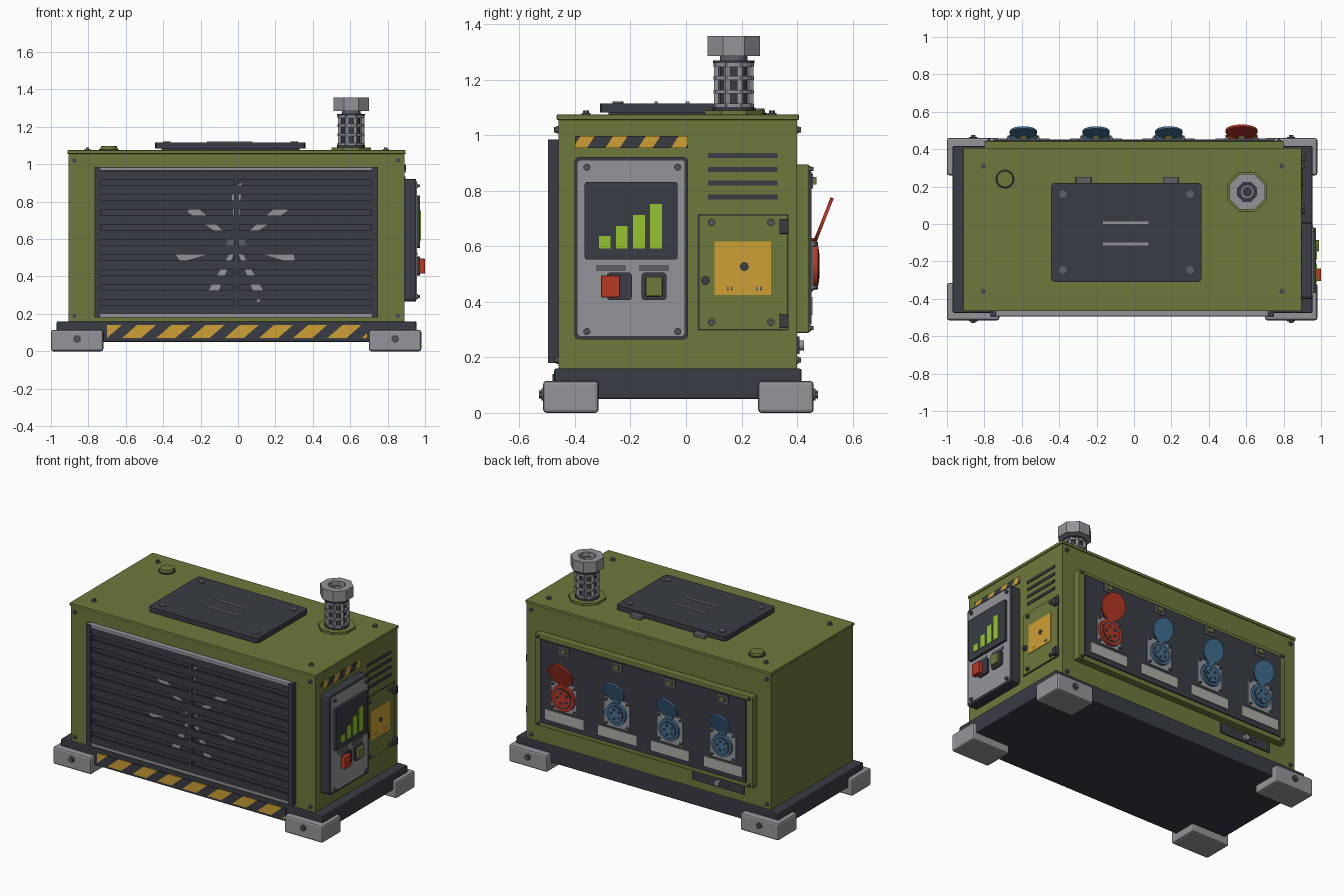
import bpy, bmesh, math
from mathutils import Matrix, Vector

if "Cube" in bpy.data.objects:
    bpy.data.objects.remove(bpy.data.objects["Cube"])


def material(name, r, g, b):
    m = bpy.data.materials.new(name)
    m.use_nodes = True
    m.diffuse_color = (r, g, b, 1)
    m.node_tree.nodes["Principled BSDF"].inputs["Base Color"].default_value = (r, g, b, 1)
    return m


OLIVE = material("olive paint", .155, .19, .045)
DARK = material("charcoal", .04, .045, .056)
GREY = material("steel grey", .29, .30, .32)
MID = material("slate grey", .11, .12, .13)
LIGHT = material("label grey", .42, .42, .39)
YELLOW = material("warning yellow", .62, .35, .035)
RED = material("signal red", .48, .04, .018)
BLUE = material("socket blue", .055, .16, .29)
GREEN = material("display green", .30, .55, .03)
ROT = {"x": Matrix.Rotation(math.pi / 2, 4, "Y"),
       "y": Matrix.Rotation(-math.pi / 2, 4, "X"), "z": Matrix()}


def finish(name, bm, *mats, smooth=False):
    bmesh.ops.recalc_face_normals(bm, faces=bm.faces)
    me = bpy.data.meshes.new(name)
    bm.to_mesh(me)
    bm.free()
    for m in mats:
        me.materials.append(m)
    if smooth:
        me.shade_smooth()
        me.set_sharp_from_angle(angle=.6)
    ob = bpy.data.objects.new(name, me)
    bpy.context.collection.objects.link(ob)
    return ob


def box(name, mat, x, y, z, bevel=0, axis=None):
    """Box from three ranges; bevel all edges or only those along an axis."""
    bm = bmesh.new()
    size = Vector((x[1] - x[0], y[1] - y[0], z[1] - z[0]))
    mid = Vector((x[0] + x[1], y[0] + y[1], z[0] + z[1])) / 2
    bmesh.ops.create_cube(bm, size=1, matrix=Matrix.Translation(mid) @ Matrix.Diagonal((*size, 1)))
    if bevel:
        edges = [e for e in bm.edges if axis is None or
                 abs((e.verts[0].co - e.verts[1].co)["xyz".index(axis)]) > 1e-5]
        bmesh.ops.bevel(bm, geom=edges, offset=bevel, segments=2, profile=.5, affect="EDGES")
    return finish(name, bm, mat)


def disc(name, mat, at, r, depth, axis="z", n=24, r2=None, turn=0, tilt=0):
    """Cylinder starting at a point and growing along its axis."""
    bm = bmesh.new()
    mtx = (Matrix.Translation(at) @ Matrix.Rotation(tilt, 4, "X") @ ROT[axis]
           @ Matrix.Rotation(turn, 4, "Z") @ Matrix.Translation((0, 0, depth / 2)))
    bmesh.ops.create_cone(bm, cap_ends=True, segments=n, radius1=r,
                          radius2=r if r2 is None else r2, depth=depth, matrix=mtx)
    return finish(name, bm, mat, smooth=n > 12)


def bolt(name, at, axis, sign=1, r=.014, mat=MID):
    disc(name + "_washer", mat, at, r, .006 * sign, axis, 12)
    disc(name + "_head", mat, at, r * .65, .015 * sign, axis, 6)


def ring(name, mat, at, r, hole, h, n):
    """Vertical tube with flat walls."""
    bm = bmesh.new()
    corners = [(r, 0), (r, h), (hole, h), (hole, 0)]
    loops = []
    for i in range(n):
        a = 2 * math.pi * (i + .5) / n
        loops.append([bm.verts.new((at[0] + q * math.cos(a), at[1] + q * math.sin(a), at[2] + w))
                      for q, w in corners])
    for i in range(n):
        a, b = loops[i], loops[(i + 1) % n]
        for j in range(4):
            k = (j + 1) % 4
            bm.faces.new((a[j], b[j], b[k], a[k]))
    return finish(name, bm, mat, smooth=n > 12)


def hazard(name, x, y, z, along, start, pitch, width, slant):
    """Thin plate cut by slanted planes, the bands coloured in turn."""
    ob = box(name, DARK, x, y, z)
    ob.data.materials.append(YELLOW)
    bm = bmesh.new()
    bm.from_mesh(ob.data)
    i = "xyz".index(along)
    normal = Vector((0, 0, -slant))
    normal[i] = 1
    for k in range(10):
        for s in (start + k * pitch, start + k * pitch + width):
            co = Vector((0, 0, z[0]))
            co[i] = s
            bmesh.ops.bisect_plane(bm, geom=bm.verts[:] + bm.edges[:] + bm.faces[:],
                                   plane_co=co, plane_no=normal)
    for f in bm.faces:
        c = f.calc_center_median()
        f.material_index = int((c[i] - slant * (c.z - z[0]) - start) % pitch < width)
    bm.to_mesh(ob.data)
    bm.free()


# Skid base, feet and housing
box("skid_base", DARK, (-.97, .955), (-.475, .417), (.05, .16), .008)
for x in (-1, .70):
    for y in (-.515, .26):
        box("foot", GREY, (x, x + .28), (y, y + .2), (0, .115), .012)
    bolt("foot_front_bolt", (x + .14, -.515, .066), "y", -1, .022)
    bolt("foot_back_bolt", (x + .14, .46, .066), "y", 1, .022)
hazard("base_hazard_stripe", (-.70, .69), (-.481, -.474), (.07, .14), "x", -.804, .183, .102, 1.15)
box("housing", OLIVE, (-.905, .89), (-.46, .40), (.16, 1.055))
box("lid", OLIVE, (-.912, .896), (-.466, .407), (1.055, 1.075), .004)
for x in (-.875, .855):
    for z in (.19, 1.02):
        bolt("housing_front_bolt", (x, -.46, z), "y", -1)
        bolt("housing_back_bolt", (x, .40, z), "y", 1)
for x in (-.805, .79):
    for y in (-.36, .31):
        bolt("lid_bolt", (x, y, 1.075), "z", 1, .016)

# Front grille with fan behind the slats
box("grille_back", DARK, (-.765, .745), (-.466, -.455), (.185, .98))
for x in (-.768, .715):
    box("grille_side", DARK, (x, x + .033), (-.498, -.455), (.18, .985))
for z in (.18, .965):
    box("grille_rail", GREY, (-.765, .745), (-.494, -.455), (z, z + .02), .004)
box("grille_divider", DARK, (-.022, .003), (-.494, -.46), (.2, .965))
for i in range(10):
    for x in (-.735, .003):
        box("grille_slat", DARK, (x, x + .713), (-.490, -.476), (.197 + i * .08, .246 + i * .08))
disc("fan_hub", MID, (-.01, -.466, .57), .05, -.004, "y")
for k in range(7):
    bm = bmesh.new()
    turn = Matrix.Translation((-.01, -.469, .57)) @ Matrix.Rotation(-2 * math.pi * k / 7, 4, "Y")
    pts = [(-.01, .05), (.01, .05), (.03, .33), (-.025, .31)]
    bm.faces.new([bm.verts.new(turn @ Vector((u, 0, v))) for u, v in pts])
    finish("fan_blade", bm, GREY)

# Roof hatch and filler cap
box("hatch_seal", DARK, (-.41, .33), (-.28, .19), (1.07, 1.085))
box("hatch", DARK, (-.443, .362), (-.31, .22), (1.083, 1.115), .02, "z")
for x in (-.38, .30):
    for y in (-.245, .16):
        disc("hatch_bolt", MID, (x, y, 1.115), .02, .007, n=12)
for y in (-.107, .006):
    box("hatch_grip", GREY, (-.165, .078), (y - .007, y + .007), (1.11, 1.121))
for x in (-.27, .196):
    box("hatch_hinge", MID, (x - .042, x + .042), (.21, .252), (1.075, 1.10), .006)
disc("filler_ring", DARK, (-.69, .24, 1.075), .052, .006)
disc("filler_cap", OLIVE, (-.69, .24, 1.075), .047, .022, r2=.042)

# Exhaust stack
EX, EY = .605, .172
disc("exhaust_flange", OLIVE, (EX, EY, 1.07), .115, .02, n=8, turn=math.pi / 8)
disc("exhaust_collar", DARK, (EX, EY, 1.09), .075, .012)
disc("exhaust_core", DARK, (EX, EY, 1.09), .054, .18)
for z in (1.10, 1.15, 1.20, 1.247):
    ring("exhaust_cage_ring", GREY, (EX, EY, z), .073, .058, .014, 24)
for k in range(8):
    a = math.pi * (k + .5) / 4
    disc("exhaust_cage_post", GREY, (EX + .064 * math.cos(a), EY + .064 * math.sin(a), 1.10),
         .013, .16, n=4, turn=a)
disc("exhaust_top_collar", DARK, (EX, EY, 1.26), .075, .009)
disc("exhaust_neck", MID, (EX, EY, 1.265), .05, .03)
ring("exhaust_cap", GREY, (EX, EY, 1.285), .102, .055, .072, 8)
disc("exhaust_cap_floor", DARK, (EX, EY, 1.287), .058, .02)
ring("exhaust_inner_pipe", GREY, (EX, EY, 1.30), .036, .024, .035, 16)

# Control panel
box("control_box", DARK, (.88, .952), (-.402, .008), (.265, .922), .016, "x")
box("control_face", GREY, (.94, .957), (-.39, -.005), (.277, .910), .01, "x")
box("display", DARK, (.95, .974), (-.365, -.03), (.552, .832), .008, "x")
for i, top in enumerate((.638, .674, .713, .753)):
    y = -.314 + i * .0617
    box("display_bar", GREEN, (.97, .978), (y, y + .042), (.592, top))
for y in (-.324, -.17):
    box("switch_label", MID, (.95, .961), (y, y + .108), (.512, .532))
for y in (-.285, -.16):
    box("switch_base", DARK, (.95, .972), (y, y + .09), (.406, .506), .012, "x")
box("stop_button", RED, (.97, 1.0), (-.306, -.238), (.416, .495), .004)
box("start_button", OLIVE, (.97, .99), (-.146, -.085), (.42, .49), .004)
for y in (-.357, -.03):
    for z in (.293, .885):
        bolt("panel_bolt", (.957, y, z), "x", 1, .013)
hazard("side_hazard_stripe", (.888, .899), (-.4, .008), (.955, .998), "y", -.408, .118, .052, .65)

# Side vents and service door
for i in range(4):
    z = .769 + i * .0495
    box("side_vent", DARK, (.88, .895), (.08, .33), (z, z + .018))
box("door_gap", DARK, (.88, .892), (.042, .37), (.297, .717))
box("service_door", OLIVE, (.88, .898), (.046, .366), (.301, .713))
box("warning_plate", YELLOW, (.895, .902), (.102, .306), (.425, .618))
disc("warning_mark", DARK, (.90, .21, .527), .017, .004, "x", 8)
for y in (.15, .165, .255, .27):
    box("warning_dash", MID, (.898, .904), (y - .003, y + .003), (.44, .455))
for y in (.092, .306):
    for z in (.327, .686):
        bolt("door_bolt", (.898, y, z), "x")
disc("door_latch", DARK, (.898, .07, .477), .016, .015, "x", 12)
for z in (.305, .645):
    box("door_hinge", DARK, (.885, .918), (.336, .37), (z, z + .052), .005)

# Rear outlet panel
box("outlet_frame", OLIVE, (-.80, .80), (.39, .444), (.287, .895), .006)
box("outlet_panel", DARK, (-.755, .755), (.43, .452), (.318, .868))
for x in (-.775, .775):
    for z in (.305, .878):
        bolt("outlet_panel_bolt", (x, .444, z), "y", 1, .011)
for x, col, r in ((-.592, BLUE, .073), (-.203, BLUE, .073), (.186, BLUE, .073), (.575, RED, .086)):
    box("socket_plate", GREY, (x - .092, x + .092), (.45, .458), (.437, .622), .012, "y")
    for sx in (-.078, .078):
        for z in (.452, .607):
            bolt("socket_bolt", (x + sx, .458, z), "y", 1, .009)
    disc("socket_body", col, (x, .45, .53), r, .025, "y")
    disc("socket_groove", DARK, (x, .47, .53), r * .8, .007, "y")
    disc("socket_core", col, (x, .47, .53), r * .68, .009, "y")
    for k in range(5):
        a = 2 * math.pi * k / 5
        disc("socket_pin", DARK, (x + r * .42 * math.cos(a), .478, .53 + r * .42 * math.sin(a)),
             r * .13, .003, "y", 10)
    lean = math.radians(21.5)
    mid = (x, .458 + r * math.sin(lean), .617 + r * math.cos(lean))
    disc("socket_flap", col, mid, r, .012, "y", tilt=-lean)
    box("flap_hinge", col, (x - .025, x + .025), (.45, .472), (.605, .63))
    box("socket_label", LIGHT, (x - .14, x + .14), (.45, .456), (.352, .418))
    box("breaker_base", MID, (x - .036, x + .036), (.45, .458), (.808, .862))
    box("breaker_button", OLIVE, (x - .017, x + .017), (.455, .47), (.822, .85))

# Rear latch plate
box("latch_plate", DARK, (-.71, -.33), (.395, .408), (.212, .275))
disc("latch_knob", GREY, (-.52, .405, .243), .018, .02, "y", 16)
box("latch_bar", MID, (-.60, -.52), (.405, .415), (.238, .248))
